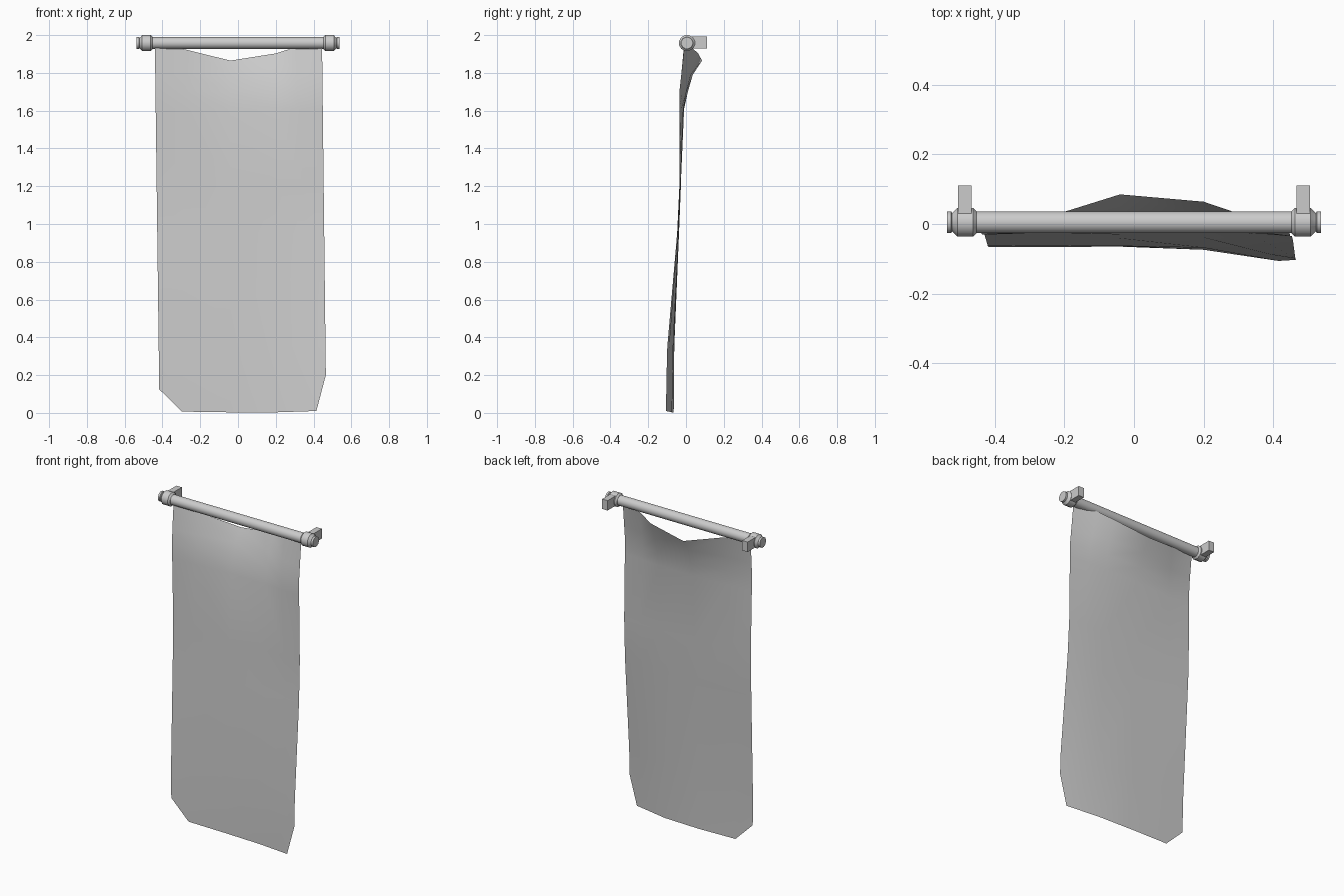
import bpy, bmesh, math

if "Cube" in bpy.data.objects:
    bpy.data.objects.remove(bpy.data.objects["Cube"])

ROD_Y, ROD_Z = 0.005, 1.958


def make_object(name, bm, angle=35):
    bmesh.ops.recalc_face_normals(bm, faces=bm.faces)
    mesh = bpy.data.meshes.new(name)
    bm.to_mesh(mesh)
    bm.free()
    ob = bpy.data.objects.new(name, mesh)
    bpy.context.collection.objects.link(ob)
    bpy.ops.object.select_all(action='DESELECT')
    ob.select_set(True)
    bpy.context.view_layer.objects.active = ob
    bpy.ops.object.shade_smooth_by_angle(angle=math.radians(angle))
    return ob


def lathe_x(name, profile, sides=12):
    """Turn (x, radius) points around the rod axis, with capped ends."""
    bm = bmesh.new()
    rings = []
    for x, r in profile:
        rings.append([bm.verts.new((x,
                                    ROD_Y + r * math.cos(2 * math.pi * (i + 0.5) / sides),
                                    ROD_Z + r * math.sin(2 * math.pi * (i + 0.5) / sides)))
                      for i in range(sides)])
    for a, b in zip(rings, rings[1:]):
        for i in range(sides):
            j = (i + 1) % sides
            bm.faces.new((a[i], a[j], b[j], b[i]))
    bm.faces.new(rings[0])
    bm.faces.new(rings[-1])
    return make_object(name, bm)


# Pole
lathe_x("pole", [(-0.46, 0.032), (0.46, 0.032)])

# Collars with end knobs, and wall brackets, on both sides
for side, s in (("left", -1), ("right", 1)):
    lathe_x(side + "_collar", [(s * x, r) for x, r in
            [(0.452, 0.033), (0.462, 0.043), (0.507, 0.043), (0.516, 0.033),
             (0.522, 0.028), (0.525, 0.032), (0.537, 0.032)]])
    bm = bmesh.new()
    bmesh.ops.create_cube(bm, size=1)
    for v in bm.verts:
        v.co = (s * 0.486 + v.co.x * 0.038, 0.07 + v.co.y * 0.08, 1.961 + v.co.z * 0.062)
    make_object(side + "_bracket", bm)

# Hanging cloth: top edge, bottom edge and depth of each column between them
top = [(-0.44, 1.95), (-0.28, 1.924), (-0.04, 1.865), (0.2, 1.903), (0.30, 1.935), (0.445, 1.95)]
bottom = [(-0.417, 0.125), (-0.297, 0.007), (-0.04, 0.003), (0.2, 0.003), (0.415, 0.01), (0.465, 0.2)]
row_z = [None, 1.79, 1.70, 1.61, 1.2, 0.95, 0.35, None]
depth = [
    [-0.010, 0.010, 0.085, 0.064, 0.030, -0.008],
    [-0.025, -0.010, 0.036, 0.025, -0.002, -0.025],
    [-0.030, -0.020, 0.010, 0.002, -0.018, -0.035],
    [-0.030, -0.024, -0.010, -0.014, -0.024, -0.035],
    [-0.027, -0.028, -0.030, -0.028, -0.030, -0.035],
    [-0.037, -0.038, -0.041, -0.039, -0.042, -0.047],
    [-0.063, -0.062, -0.063, -0.068, -0.088, -0.099],
    [-0.066, -0.066, -0.065, -0.074, -0.106, -0.103],
]
bm = bmesh.new()
grid = []
for z_row, ys in zip(row_z, depth):
    row = []
    for (tx, tz), (bx, bz), y in zip(top, bottom, ys):
        z = z_row if z_row else (tz if not grid else bz)
        t = (tz - z) / (tz - bz)
        row.append(bm.verts.new((tx + (bx - tx) * t, y, z)))
    grid.append(row)
for a, b in zip(grid, grid[1:]):
    for i in range(len(a) - 1):
        bm.faces.new((a[i], b[i], b[i + 1], a[i + 1]))
make_object("banner_cloth", bm, 60)
